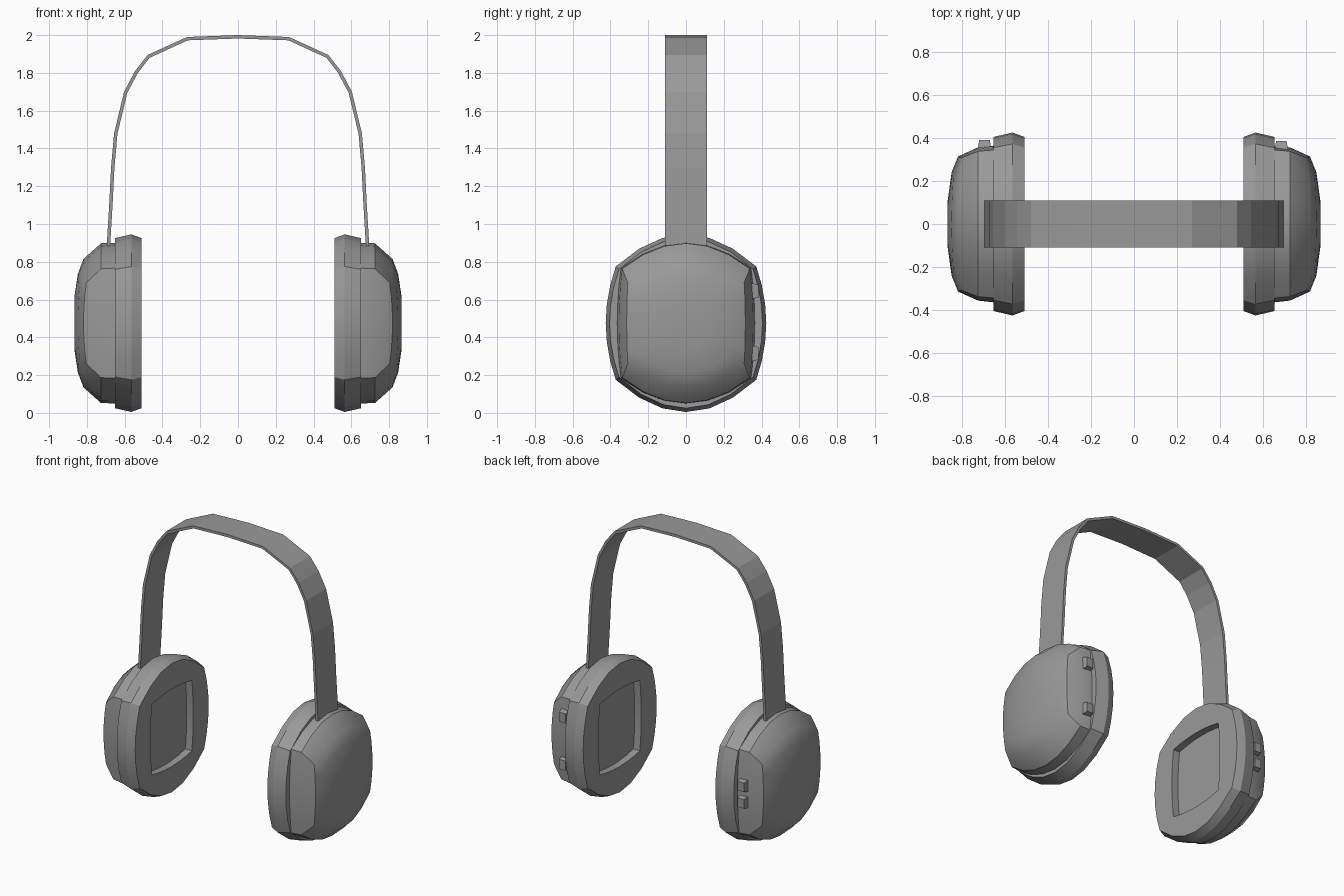
import bpy, bmesh
from mathutils import Vector

cube = bpy.data.objects.get("Cube")
if cube:
    bpy.data.objects.remove(cube, do_unlink=True)

grey = bpy.data.materials.new("mid_grey")
grey.use_nodes = True
colour = (0.32, 0.32, 0.32, 1)
grey.diffuse_color = colour
grey.node_tree.nodes["Principled BSDF"].inputs["Base Color"].default_value = colour

CUP_Z = 0.475
SEGS = 6


def finish(name, bm, angle=None):
    """Turn a bmesh into a named object, smooth below the given angle."""
    bmesh.ops.recalc_face_normals(bm, faces=bm.faces)
    mesh = bpy.data.meshes.new(name)
    bm.to_mesh(mesh)
    bm.free()
    mesh.materials.append(grey)
    obj = bpy.data.objects.new(name, mesh)
    bpy.context.collection.objects.link(obj)
    if angle:
        bpy.ops.object.select_all(action='DESELECT')
        obj.select_set(True)
        bpy.context.view_layer.objects.active = obj
        bpy.ops.object.shade_smooth_by_angle(angle=angle)
    return obj


def bulged_ring(x, cy, by, cz, bz, drop=0):
    """Four-cornered outline with bowed sides; drop pulls the corners inward in x."""
    ring = []
    for side in range(4):
        for i in range(SEGS):
            t = -1 + 2 * i / SEGS
            bow = 1 - t * t
            y, z = [(-t * cy, cz + bz * bow), (-cy - by * bow, -t * cz),
                    (t * cy, -cz - bz * bow), (cy + by * bow, t * cz)][side]
            ring.append(Vector((x - drop * t * t, y, z + CUP_Z)))
    return ring


def loft(name, sign, rings, angle):
    """Bridge the outlines in order and cap both ends."""
    bm = bmesh.new()
    loops = [[bm.verts.new((p.x * sign, p.y, p.z)) for p in bulged_ring(*r)] for r in rings]
    for a, b in zip(loops, loops[1:]):
        n = len(a)
        for i in range(n):
            j = (i + 1) % n
            bm.faces.new((a[i], a[j], b[j], b[i]))
    bm.faces.new(loops[0])
    bm.faces.new(loops[-1])
    return finish(name, bm, angle)


def button(name, x, y, z, height):
    """Small block with a tapered outer face."""
    bm = bmesh.new()
    bmesh.ops.create_cube(bm, size=1)
    for v in bm.verts:
        taper = 0.7 if v.co.y > 0 else 1
        v.co = Vector((x + v.co.x * 0.07 * taper, y + v.co.y * 0.06,
                       z + v.co.z * height * taper))
    finish(name, bm)


# Outline rows: x, corner y, side bow, corner z, top bow, corner drop
cushion = [(0.56, 0.22, 0.015, 0.245, 0.025),
           (0.51, 0.22, 0.015, 0.245, 0.025),
           (0.51, 0.355, 0.05, 0.285, 0.165),
           (0.565, 0.372, 0.053, 0.30, 0.17),
           (0.652, 0.355, 0.05, 0.285, 0.165)]
shell = [(0.645, 0.345, 0.02, 0.292, 0.133),
         (0.725, 0.338, 0.018, 0.288, 0.135),
         (0.818, 0.308, 0.006, 0.215, 0.125, 0.015),
         (0.848, 0.22, 0.02, 0.18, 0.08, 0.008),
         (0.866, 0.09, 0.02, 0.10, 0.04)]

for side, sign in (("left", 1), ("right", -1)):
    loft(side + "_ear_cushion", sign, cushion, 0.45)
    loft(side + "_cup_shell", sign, shell, 0.5)

# Buttons on the back of each cup
for i, z in enumerate((0.645, 0.315)):
    button(f"left_button_{i + 1}", 0.685, 0.355, z, 0.095)
for i, z in enumerate((0.535, 0.42)):
    button(f"right_button_{i + 1}", -0.695, 0.36, z, 0.09)

# Headband: half arch, mirrored, then extruded across y
half = [(0.695, 0.885), (0.682, 1.1), (0.672, 1.3), (0.656, 1.48), (0.603, 1.7),
        (0.545, 1.81), (0.478, 1.895), (0.27, 1.99)]
arch = [Vector(p) for p in half] + [Vector((0, 2))] + [Vector((-x, z)) for x, z in reversed(half)]
bm = bmesh.new()
rows = []
for i, p in enumerate(arch):
    along = arch[min(i + 1, len(arch) - 1)] - arch[max(i - 1, 0)]
    inward = Vector((-along.y, along.x)).normalized() * 0.018
    q = p + inward
    rows.append([bm.verts.new((c.x, y, c.y))
                 for c, y in ((p, -0.11), (p, 0.11), (q, 0.11), (q, -0.11))])
for a, b in zip(rows, rows[1:]):
    for i in range(4):
        j = (i + 1) % 4
        bm.faces.new((a[i], a[j], b[j], b[i]))
bm.faces.new(rows[0])
bm.faces.new(rows[-1])
finish("headband", bm)
